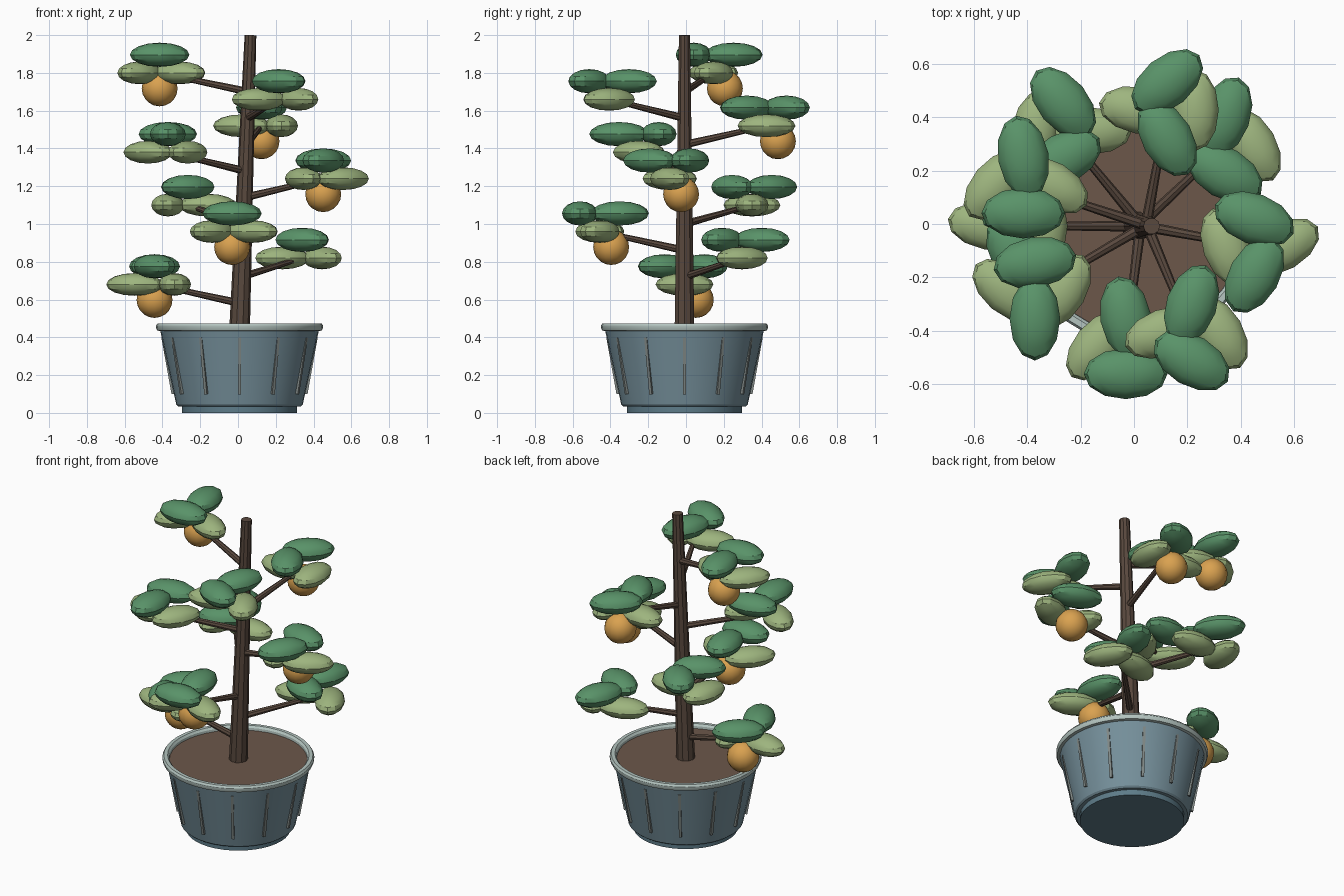
import bpy
import math
from mathutils import Vector, Matrix

old = bpy.data.objects.get("Cube")
if old:
    bpy.data.objects.remove(old, do_unlink=True)


def material(name, rgb):
    m = bpy.data.materials.new(name)
    m.use_nodes = True
    m.diffuse_color = (*rgb, 1)
    bsdf = m.node_tree.nodes["Principled BSDF"]
    bsdf.inputs["Base Color"].default_value = (*rgb, 1)
    bsdf.inputs["Roughness"].default_value = 0.8
    return m


DARK = material("dark leaf green", (0.10, 0.29, 0.14))
LIGHT = material("light leaf green", (0.34, 0.46, 0.21))
FRUIT = material("orange fruit", (0.70, 0.36, 0.08))
BARK = material("bark brown", (0.10, 0.066, 0.048))
SOIL = material("soil brown", (0.15, 0.095, 0.068))
POT = material("pot blue grey", (0.18, 0.28, 0.33))
FOOT = material("foot slate blue", (0.11, 0.20, 0.25))
RIM = material("rim pale grey", (0.46, 0.56, 0.53))
RIB = material("rib grey", (0.22, 0.25, 0.24))

CENTRE = Vector((0.008, -0.008, 0))


def finish(name, mat, angle=30):
    ob = bpy.context.object
    ob.name = name
    ob.data.materials.clear()
    ob.data.materials.append(mat)
    bpy.ops.object.shade_smooth_by_angle(angle=math.radians(angle))
    return ob


def lathe(name, profile, mat, steps=40):
    """Revolve (radius, z) points around the pot axis."""
    verts, faces, n = [], [], len(profile)
    for s in range(steps):
        a = math.tau * s / steps
        verts += [(r * math.cos(a), r * math.sin(a), z) for r, z in profile]
    for s in range(steps):
        t = (s + 1) % steps
        faces += [(s * n + k, t * n + k, t * n + k + 1, s * n + k + 1) for k in range(n - 1)]
    # close the open ends with discs
    faces.append([s * n for s in reversed(range(steps))])
    faces.append([s * n + n - 1 for s in range(steps)])
    me = bpy.data.meshes.new(name)
    me.from_pydata(verts, [], faces)
    ob = bpy.data.objects.new(name, me)
    bpy.context.collection.objects.link(ob)
    ob.location = CENTRE
    bpy.ops.object.select_all(action="DESELECT")
    ob.select_set(True)
    bpy.context.view_layer.objects.active = ob
    return finish(name, mat)


def rod(name, start, end, r1, r2, sides, mat):
    d = end - start
    bpy.ops.mesh.primitive_cone_add(vertices=sides, radius1=r1, radius2=r2, depth=d.length,
                                    location=(start + end) / 2)
    bpy.context.object.rotation_euler = d.to_track_quat("Z", "Y").to_euler()
    return finish(name, mat)


def ellipsoid(name, location, size, turn, mat, segments, rings):
    bpy.ops.mesh.primitive_uv_sphere_add(segments=segments, ring_count=rings, radius=1,
                                         location=location)
    ob = bpy.context.object
    ob.data.transform(Matrix.Diagonal((*size, 1)))
    ob.rotation_euler.z = math.radians(turn)
    return finish(name, mat)


# Pot
lathe("pot_foot", [(0.304, 0), (0.304, 0.04)], FOOT)
lathe("pot_body", [(0.325, 0.035), (0.335, 0.045), (0.422, 0.445)], POT)
lathe("soil", [(0.39, 0.40), (0.405, 0.447)], SOIL)

# Rim: open ring profile running round the outside, over the top and inside
rim = lathe("pot_rim", [(0.415, 0.432), (0.436, 0.436), (0.442, 0.450), (0.442, 0.462),
                        (0.434, 0.474), (0.412, 0.474), (0.402, 0.462), (0.400, 0.44)], RIM)
rim_top = max(rim.data.polygons, key=lambda p: (len(p.vertices), p.center.z))
rim_top.material_index = 0

# Ribs around the pot wall
for k in range(12):
    spin = Matrix.Rotation(math.tau * k / 12, 3, "Z")
    low, high = Vector((0.352, 0, 0.10)), Vector((0.406, 0, 0.40))
    a, b = spin @ low + CENTRE, spin @ high + CENTRE
    bpy.ops.mesh.primitive_cube_add(size=1, location=(a + b) / 2)
    bpy.context.object.scale = (0.016, 0.016, (b - a).length)
    tilt = math.atan2(high.x - low.x, high.z - low.z)
    bpy.context.object.rotation_euler = (0, tilt, math.tau * k / 12)
    finish(f"pot_rib_{k + 1}", RIB)

# Trunk, leaning slightly
foot, top = Vector((0.008, -0.008, 0.43)), Vector((0.066, -0.008, 2.0))
rod("trunk", foot, top, 0.055, 0.031, 10, BARK)

# Branches spiralling up, each with four leaves and every other one with a fruit
for i in range(9):
    angle = math.radians(180 - 137.5 * i)
    height = 0.68 + 0.14 * i
    hub = CENTRE + Vector((0.45 * math.cos(angle), 0.45 * math.sin(angle), height))
    root = foot.lerp(top, (height - 0.1 - foot.z) / (top.z - foot.z))
    rod(f"branch_{i + 1}", root, hub, 0.021, 0.013, 8, BARK)
    for k in range(4):
        side = math.radians(90 * k)
        upper = k % 2
        spot = hub + Vector((0.105 * math.cos(side), 0.105 * math.sin(side), 0.096 * upper))
        size = (0.157, 0.095, 0.064) if upper else (0.153, 0.088, 0.06)
        ellipsoid(f"leaf_{i + 1}_{k + 1}", spot, size, 90 + 30 * i - 50 * k,
                  DARK if upper else LIGHT, 12, 8)
    if i % 2 == 0:
        ellipsoid(f"fruit_{i + 1}", hub + Vector((0, 0.06, -0.082)), (0.095,) * 3, 0,
                  FRUIT, 16, 10)
